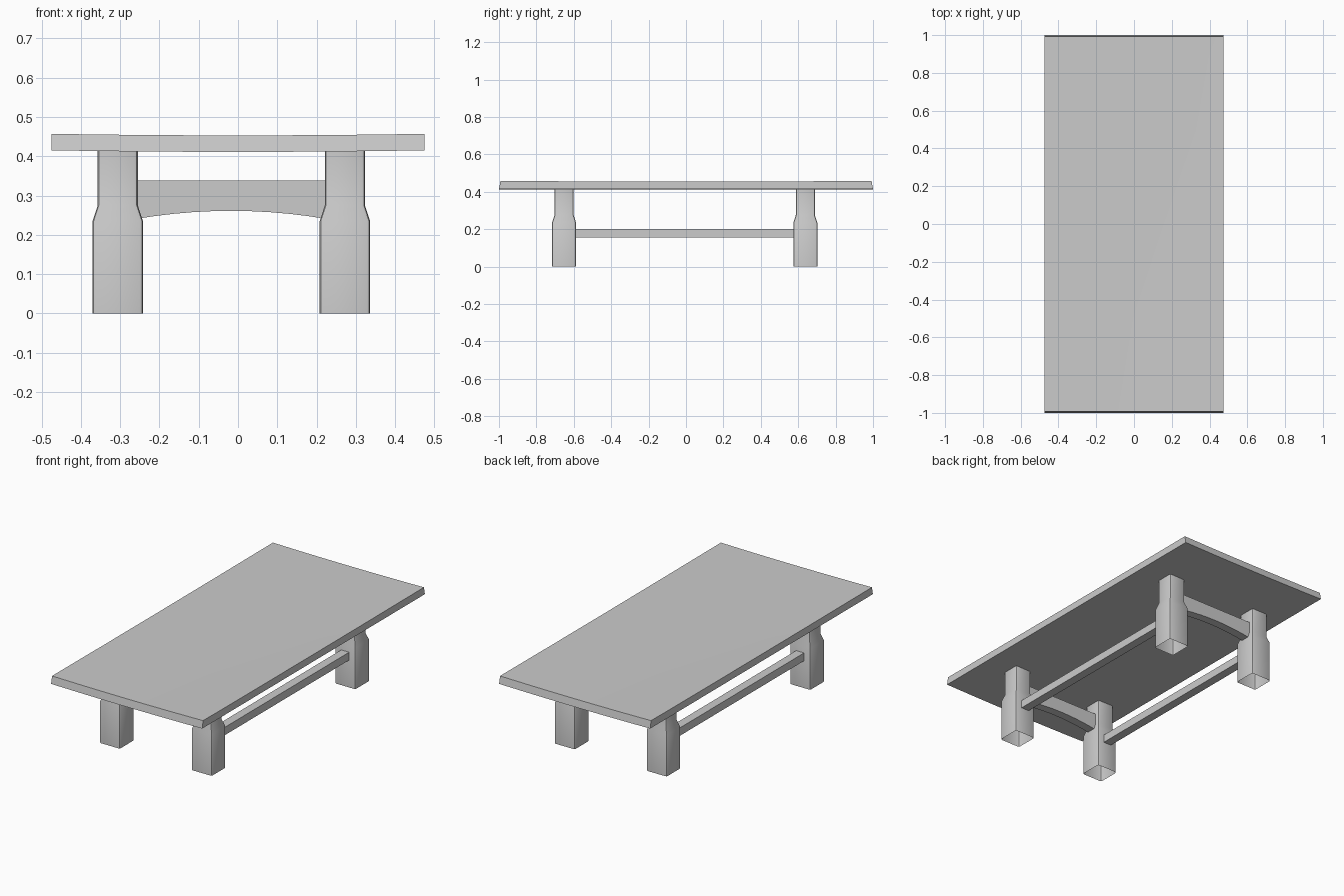
import bpy, bmesh

if "Cube" in bpy.data.objects:
    bpy.data.objects.remove(bpy.data.objects["Cube"])

def add_object(name, bm):
    bmesh.ops.recalc_face_normals(bm, faces=bm.faces)
    mesh = bpy.data.meshes.new(name)
    bm.to_mesh(mesh)
    bm.free()
    obj = bpy.data.objects.new(name, mesh)
    bpy.context.collection.objects.link(obj)
    return obj

def smooth(obj):
    bpy.ops.object.select_all(action='DESELECT')
    obj.select_set(True)
    bpy.context.view_layer.objects.active = obj
    bpy.ops.object.shade_smooth_by_angle(angle=0.6)

def loft(bm, rings, closed_ends=True):
    """Skin a list of equally sized closed rings of points."""
    loops = [[bm.verts.new(p) for p in ring] for ring in rings]
    n = len(loops[0])
    for a, b in zip(loops, loops[1:]):
        for i in range(n):
            j = (i + 1) % n
            bm.faces.new((a[i], a[j], b[j], b[i]))
    if closed_ends:
        bm.faces.new(loops[0])
        bm.faces.new(loops[-1])

# Table top: slightly dished slab with end faces leaning inwards
HALF_X, STEPS = 0.475, 12
bm = bmesh.new()
rings = []
for i in range(STEPS + 1):
    t = 2 * i / STEPS - 1
    lift = 0.004 * t * t
    ys = (-1, -0.5, 0, 0.5, 1)
    bottom = [(HALF_X * t, y, 0.411 + lift) for y in ys]
    top = [(HALF_X * t, y * 0.992, 0.451 + lift + 0.002 * y * y) for y in reversed(ys)]
    rings.append(bottom + top)
loft(bm, rings)
smooth(add_object("table_top", bm))

# Legs: wide block narrowing to a slimmer neck, rounded corners, open foot
LEG_X, LEG_Y = (-0.306, 0.272), (-0.652, 0.638)
PROFILE = ((0.0, 0.064), (0.235, 0.064), (0.275, 0.051), (0.416, 0.051))

def leg_ring(cx, cy, z, h, r=0.009):
    k = h - r * 0.3
    corner = ((h, h - r), (k, k), (h - r, h))
    pts = []
    for sx, sy in ((1, 1), (-1, 1), (-1, -1), (1, -1)):
        order = corner if sx * sy > 0 else corner[::-1]
        pts += [(cx + sx * x, cy + sy * y, z) for x, y in order]
    return pts

for x in LEG_X:
    for y in LEG_Y:
        bm = bmesh.new()
        loft(bm, [leg_ring(x, y, z, h) for z, h in PROFILE], closed_ends=False)
        name = ("front" if y < 0 else "back") + ("_left" if x < 0 else "_right") + "_leg"
        smooth(add_object(name, bm))

# Arched cross rails joining each pair of end legs
x0, x1 = -0.262, 0.228
for y, name in zip(LEG_Y, ("front_arched_rail", "back_arched_rail")):
    bm = bmesh.new()
    rings = []
    for i in range(11):
        t = i / 5 - 1
        x = (x0 + x1) / 2 + (x1 - x0) / 2 * t
        low = 0.261 - 0.021 * t * t
        rings.append([(x, y - 0.025, low), (x, y + 0.025, low),
                      (x, y + 0.025, 0.338), (x, y - 0.025, 0.338)])
    loft(bm, rings)
    smooth(add_object(name, bm))

# Long stretchers between front and back legs
for x, name in zip(LEG_X, ("left_stretcher", "right_stretcher")):
    bm = bmesh.new()
    loft(bm, [[(x - 0.025, y, 0.155), (x + 0.025, y, 0.155),
               (x + 0.025, y, 0.2), (x - 0.025, y, 0.2)] for y in (-0.59, 0.576)])
    add_object(name, bm)
